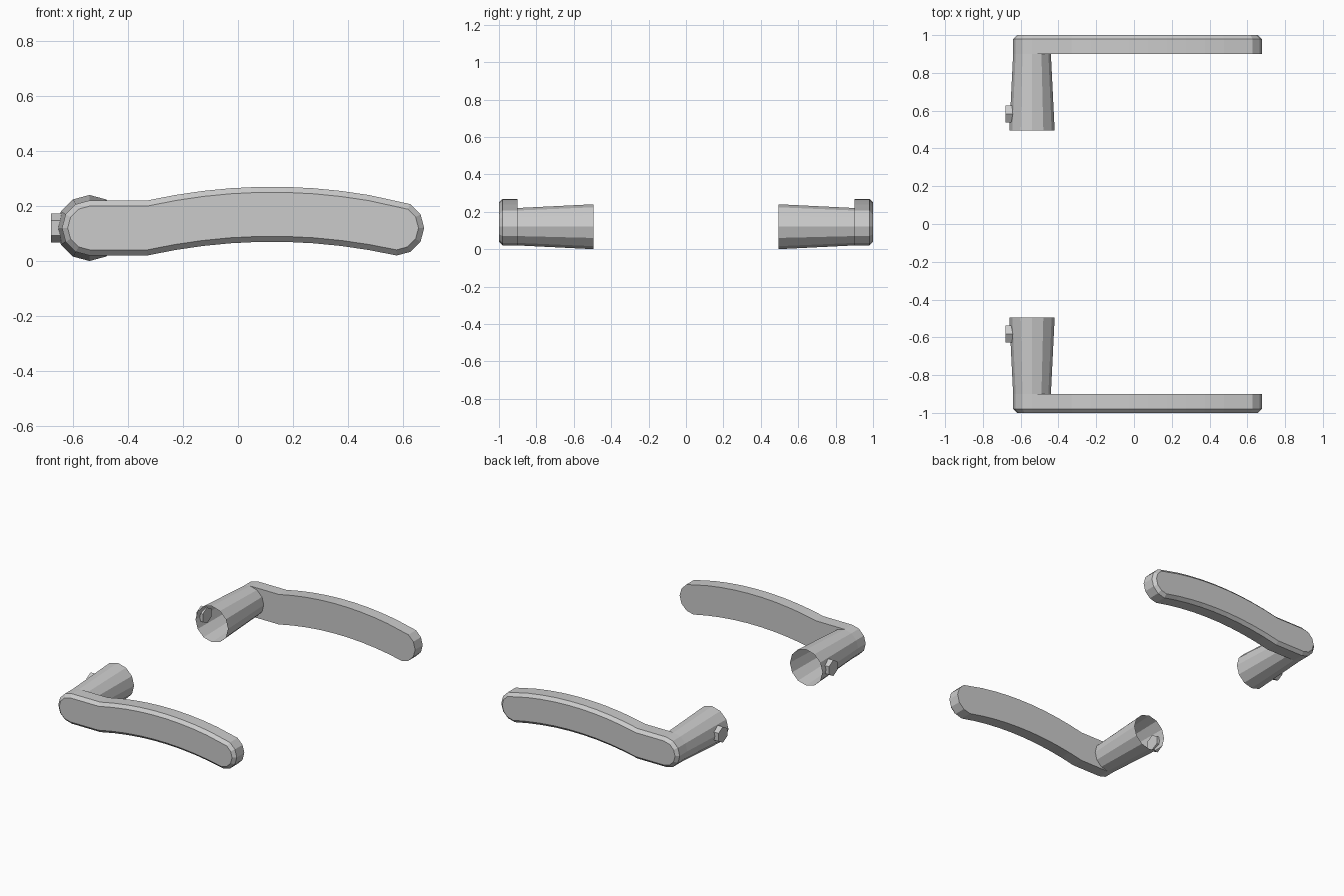
import bpy, bmesh
from math import sin, cos, radians
from mathutils import Vector, Matrix

if "Cube" in bpy.data.objects:
    bpy.data.objects.remove(bpy.data.objects["Cube"])

CX, CZ = -0.54, 0.12          # neck axis
TIP_X, BEND_X = 0.577, -0.33  # lever tip centre, start of the curve


def arc(cx, cz, r, start, count):
    return [(cx + r * cos(radians(start + 30 * i)), cz + r * sin(radians(start + 30 * i)))
            for i in range(count)]


def bow(x):
    # rise of the curved part of the grip
    t = (x - (BEND_X + TIP_X) / 2) / ((TIP_X - BEND_X) / 2)
    return 0.05 * (1 - t * t)


def inset(points, d):
    # mitred inward offset of a counter-clockwise outline
    result = []
    n = len(points)
    for i in range(n):
        p = Vector(points[i])
        a = (p - Vector(points[i - 1])).normalized()
        b = (Vector(points[(i + 1) % n]) - p).normalized()
        na, nb = Vector((-a.y, a.x)), Vector((-b.y, b.x))
        result.append(p + (na + nb) * d / (1 + na.dot(nb)))
    return result


def add_mirrored(name, bm):
    bmesh.ops.recalc_face_normals(bm, faces=bm.faces)
    mesh = bpy.data.meshes.new(name)
    bm.to_mesh(mesh)
    bm.free()
    obj = bpy.data.objects.new(name, mesh)
    bpy.context.collection.objects.link(obj)
    mod = obj.modifiers.new("other_side", 'MIRROR')
    mod.use_axis = (False, True, False)
    mod.use_mirror_merge = False
    return obj


def bridge(bm, a, b):
    for i in range(len(a)):
        j = (i + 1) % len(a)
        bm.faces.new((a[i], a[j], b[j], b[i]))


# lever outline: round neck end, lower curve, round tip, upper curve
SEG = 9
xs = [BEND_X + (TIP_X - BEND_X) * i / SEG for i in range(SEG + 1)]
outline = arc(CX, CZ, 0.1, 90, 7)
outline += [(x, 0.02 + bow(x)) for x in xs[:-1]]
outline += arc(TIP_X, CZ, 0.1, -90, 6)
outline += [(x, 0.22 + bow(x)) for x in reversed(xs[:-1])]

# lever with chamfered outer face, flowing into the hollow neck
bm = bmesh.new()


def loop(points, y):
    return [bm.verts.new((p[0], y, p[1])) for p in points]


front = loop(inset(outline, 0.02), -1.0)
rim = loop(outline, -0.98)
back = loop(outline, -0.9)
bm.faces.new(front)
bridge(bm, front, rim)
bridge(bm, rim, back)
neck_root = back[:7] + loop(arc(CX, CZ, 0.1, 300, 5), -0.9)
neck_mouth = loop(arc(CX, CZ, 0.12, 90, 12), -0.495)
bridge(bm, neck_root, neck_mouth)
bm.faces.new(back[6:] + [back[0]] + neck_root[:6:-1])
add_mirrored("lever_handle", bm)

# hexagonal set screw through the neck wall
bm = bmesh.new()
bmesh.ops.create_cone(bm, cap_ends=True, segments=6, radius1=0.053, radius2=0.053, depth=0.045,
                      matrix=Matrix.Translation((-0.6575, -0.582, CZ)) @ Matrix.Rotation(radians(90), 4, 'Y'))
# keep a corner of the hexagon pointing up
if max(v.co.z for v in bm.verts) - CZ < 0.05:
    bmesh.ops.rotate(bm, verts=bm.verts, cent=(-0.6575, -0.582, CZ),
                     matrix=Matrix.Rotation(radians(30), 3, 'X'))
add_mirrored("set_screw", bm)
